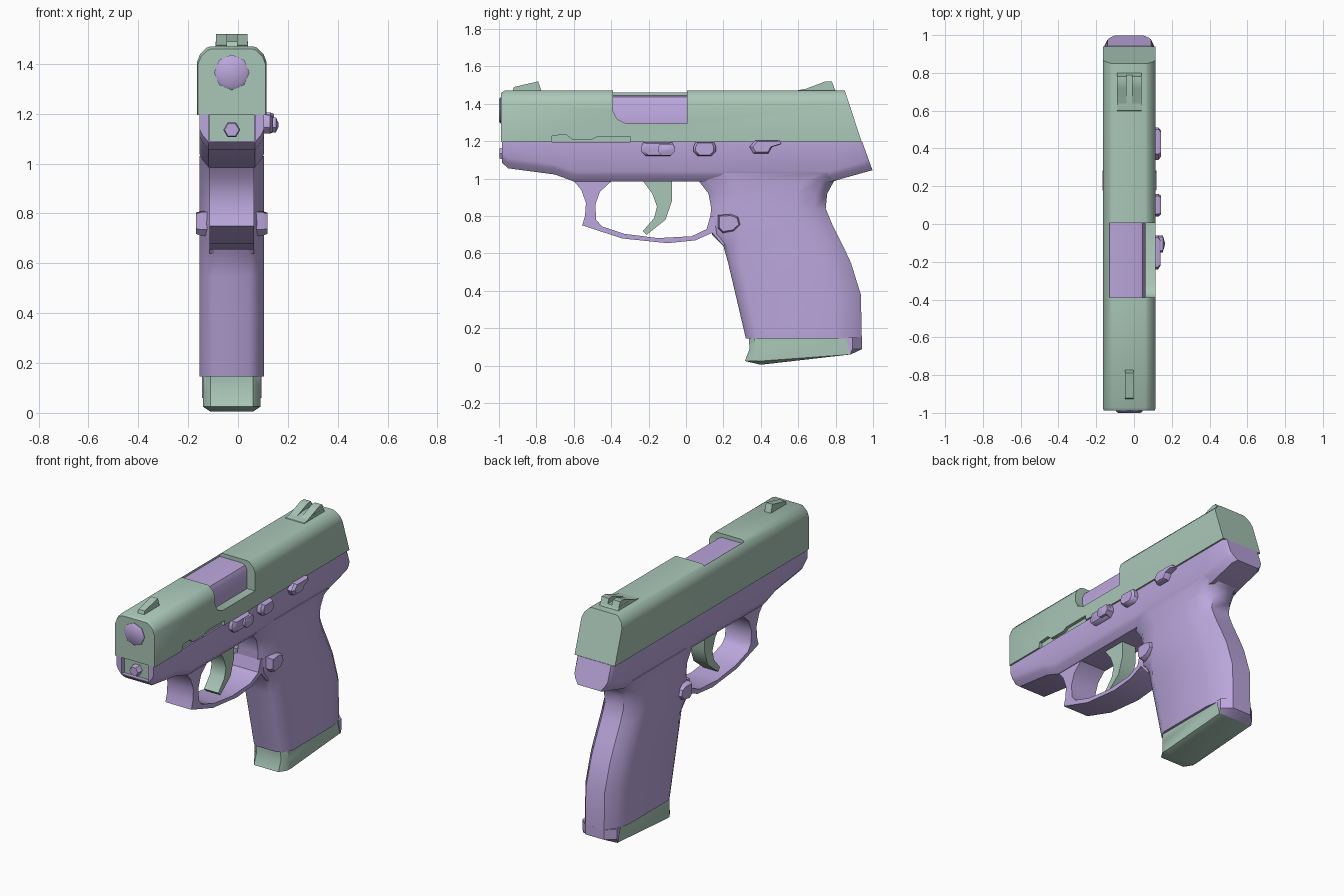
import bpy, bmesh, math

if "Cube" in bpy.data.objects:
    bpy.data.objects.remove(bpy.data.objects["Cube"])

CX = -0.025  # centre plane of the body


def material(name, rgb):
    m = bpy.data.materials.new(name)
    m.diffuse_color = (*rgb, 1)
    m.use_nodes = True
    m.node_tree.nodes["Principled BSDF"].inputs["Base Color"].default_value = m.diffuse_color
    return m


GREEN = material("sage green", (0.40, 0.57, 0.475))
PURPLE = material("soft purple", (0.50, 0.385, 0.72))


def loft(name, rings, mat, angle=40):
    """Skin a list of equally long closed rings and cap the ends."""
    bm = bmesh.new()
    vs = [[bm.verts.new(p) for p in r] for r in rings]
    n = len(rings[0])
    for a, b in zip(vs, vs[1:]):
        for i in range(n):
            bm.faces.new((a[i], a[(i + 1) % n], b[(i + 1) % n], b[i]))
    bm.faces.new(vs[0][::-1])
    bm.faces.new(vs[-1])
    bmesh.ops.recalc_face_normals(bm, faces=bm.faces)
    me = bpy.data.meshes.new(name)
    bm.to_mesh(me)
    bm.free()
    ob = bpy.data.objects.new(name, me)
    bpy.context.collection.objects.link(ob)
    me.materials.append(mat)
    smooth(ob, angle)
    return ob


def select(ob):
    bpy.ops.object.select_all(action='DESELECT')
    ob.select_set(True)
    bpy.context.view_layer.objects.active = ob


def smooth(ob, angle):
    select(ob)
    bpy.ops.object.shade_smooth_by_angle(angle=math.radians(angle))


def side(name, profile, x0, x1, mat, angle=40):
    """Extrude a (y, z) profile from x0 to x1."""
    return loft(name, [[(x, y, z) for y, z in profile] for x in (x0, x1)], mat, angle)


def cut(ob, profile, x0, x1):
    """Subtract a (y, z) profile extruded from x0 to x1."""
    c = side("cutter", profile, x0, x1, ob.data.materials[0])
    c.hide_render = True
    select(ob)
    m = ob.modifiers.new("cut", 'BOOLEAN')
    m.operation, m.solver, m.object = 'DIFFERENCE', 'EXACT', c
    bpy.ops.object.modifier_apply(modifier=m.name)
    bpy.data.objects.remove(c)
    smooth(ob, 40)


def mirrored(half):
    return half + [(-x, z) for x, z in reversed(half)]


def box(y0, y1, z0, z1):
    return [(y0, z0), (y1, z0), (y1, z1), (y0, z1)]


# Slide: rounded section, raked back end
sec = mirrored([(0.14, 1.195), (0.14, 1.405), (0.128, 1.437), (0.10, 1.465), (0.085, 1.47)])
slide = loft("slide", [
    [(CX + x * 0.97, -0.988, 1.195 + (z - 1.195) * 0.96) for x, z in sec],
    [(CX + x, -0.97, z) for x, z in sec],
    [(CX + x, 0.94 - (z - 1.195) * 0.33, z) for x, z in sec]], GREEN)
# Ejection port and the small notches along the lower edge
cut(slide, [(-0.39, 1.6), (-0.39, 1.36), (-0.37, 1.32), (-0.32, 1.295),
            (0.005, 1.295), (0.005, 1.6)], -0.13, 0.3)
cut(slide, [(-0.72, 1.15), (-0.715, 1.23), (-0.64, 1.235), (-0.61, 1.21), (-0.5, 1.21),
            (-0.47, 1.225), (-0.3, 1.225), (-0.3, 1.15)], 0.095, 0.3)

# Chamber block showing in the port
ch = [(-0.13, 1.28), (0.06, 1.28), (0.06, 1.41), (0.045, 1.437), (0.02, 1.446), (-0.13, 1.446)]
loft("chamber", [[(x, y, z) for x, z in ch] for y in (-0.395, 0.01)], PURPLE)


def disc(name, z, r, y0, y1, n):
    def ring(y, k):
        return [(CX + r * k * math.cos(2 * math.pi * i / n), y,
                 z + r * k * math.sin(2 * math.pi * i / n)) for i in range(n)]
    loft(name, [ring(y0, 0.85), ring(y0 + 0.008, 1), ring(y1, 1)], PURPLE)


disc("muzzle", 1.365, 0.07, -1.0, -0.95, 8)
disc("guide_rod", 1.135, 0.034, -0.998, -0.8, 6)


# Frame: dust cover to tang, lofted along y
def frame_ring(y, b, rake=0.0, w=0.13):
    pts = mirrored([(w, 1.196), (w, b + 0.055), (w - 0.012, b + 0.03), (w - 0.037, b)])
    return [(CX + x, y - (z - b) * rake, z) for x, z in pts]


frame = loft("frame", [frame_ring(*a) for a in [
    (-0.985, 1.085), (-0.95, 1.055), (-0.7, 1.022), (-0.6, 0.985),
    (0.1, 0.985), (0.78, 0.985, 0.1), (0.96, 1.035, 0.25), (0.997, 1.045, 0.36, 0.115)]], PURPLE)
cut(frame, box(-1.1, -0.85, 1.09, 1.3), CX - 0.093, CX + 0.093)
side("recoil_block", box(-0.96, -0.84, 1.08, 1.2), CX - 0.092, CX + 0.092, GREEN)


# Grip: rounded sections stacked in z; f = front softness
def grip_ring(z, f, b, soft):
    half = [(0.07, f), (0.1, f + soft * 0.25), (0.13, f + soft),
            (0.13, b - 0.17), (0.11, b - 0.07), (0.065, b - 0.01)]
    return [(CX + x, y, z) for x, y in mirrored(half)]


loft("grip", [grip_ring(*a) for a in [
    (0.145, 0.32, 0.95, 0.07), (0.38, 0.265, 0.945, 0.07), (0.55, 0.225, 0.892, 0.07),
    (0.64, 0.20, 0.85, 0.09), (0.70, 0.14, 0.82, 0.15), (0.76, 0.125, 0.79, 0.17),
    (0.84, 0.135, 0.757, 0.17), (0.92, 0.12, 0.765, 0.18), (0.985, 0.07, 0.80, 0.2),
    (1.03, 0.03, 0.90, 0.2)]], PURPLE, 50)

# Backstrap tail and magazine base
tail = [(0.855, 0.15), (0.88, 0.06), (0.95, 0.088), (0.95, 0.15)]
loft("backstrap_tail", [[(CX + x, y - d * (y > 0.9), z) for y, z in tail] for x, d in
                        ((-0.12, 0.06), (-0.065, 0.01), (0.065, 0.01), (0.12, 0.06))], PURPLE)
base = [(0.335, 0.15), (0.34, 0.09), (0.315, 0.025), (0.40, 0.005), (0.88, 0.06), (0.86, 0.15)]
loft("magazine_base", [[(CX + x, max(y, 0.315 + d), max(z, d * 0.5)) for y, z in base] for x, d in
                       ((-0.115, 0.05), (-0.085, 0), (0.085, 0), (0.115, 0.05))], GREEN)

# Trigger guard (open band) and trigger
outer = [(-0.61, 1.0), (-0.56, 0.94), (-0.535, 0.87), (-0.54, 0.80), (-0.555, 0.75),
         (-0.34, 0.68), (-0.1, 0.655), (0.05, 0.67), (0.14, 0.71), (0.2, 0.64), (0.25, 0.7)]
inner = [(0.2, 0.8), (0.13, 0.8), (0.11, 0.73), (0.03, 0.692), (-0.15, 0.682), (-0.33, 0.705),
         (-0.45, 0.745), (-0.48, 0.78), (-0.485, 0.86), (-0.46, 0.93), (-0.4, 0.985), (-0.4, 1.0)]
side("trigger_guard", outer + inner, CX - 0.09, CX + 0.09, PURPLE)
side("trigger", [(-0.24, 1.0), (-0.075, 1.0), (-0.075, 0.88), (-0.11, 0.78), (-0.21, 0.70),
                 (-0.23, 0.72), (-0.17, 0.79), (-0.155, 0.85), (-0.18, 0.92)],
     CX - 0.05, CX + 0.05, GREEN)


# Controls: bevelled pads standing off the side of the frame
def pad(name, pts, x0, x1, k=0.8):
    cy = sum(p[0] for p in pts) / len(pts)
    cz = sum(p[1] for p in pts) / len(pts)
    xm = x0 + (x1 - x0) * 0.75
    loft(name, [[(x, cy + (y - cy) * s, cz + (z - cz) * s) for y, z in pts]
                for x, s in ((x0, 1), (xm, 1), (x1, k))], PURPLE)


def oct_pad(y0, y1, z0, z1, c=0.025):
    return [(y0 + c, z0), (y1 - c, z0), (y1, z0 + c), (y1, z1 - c),
            (y1 - c / 2, z1), (y0 + c / 2, z1), (y0, z1 - c), (y0, z0 + c)]


pad("takedown_lever", oct_pad(-0.24, -0.06, 1.12, 1.195), 0.09, 0.14)
pad("takedown_knob", oct_pad(-0.15, -0.06, 1.125, 1.185, 0.02), 0.12, 0.163, 0.2)
pad("slide_stop", oct_pad(0.04, 0.16, 1.12, 1.197), 0.09, 0.144)
pad("safety_lever", [(0.36, 1.135), (0.44, 1.135), (0.46, 1.17), (0.51, 1.185), (0.5, 1.205),
                     (0.37, 1.205), (0.34, 1.17)], 0.09, 0.144)
release = [(0.17, 0.735), (0.195, 0.71), (0.255, 0.72), (0.292, 0.755),
           (0.28, 0.795), (0.24, 0.81), (0.17, 0.805)]
for n, s in (("right", 1), ("left", -1)):
    pad("magazine_release_" + n, release, CX + s * 0.06, CX + s * 0.143, 0.85)

# Sights
side("front_sight", [(-0.93, 1.46), (-0.92, 1.49), (-0.79, 1.52), (-0.77, 1.46)],
     CX - 0.022, CX + 0.022, GREEN)
side("rear_sight_base", [(0.59, 1.46), (0.60, 1.473), (0.70, 1.49), (0.79, 1.49), (0.805, 1.46)],
     CX - 0.065, CX + 0.065, GREEN)
for n, s in (("right", 1), ("left", -1)):
    side("rear_sight_" + n, [(0.60, 1.465), (0.72, 1.51), (0.745, 1.52), (0.78, 1.52), (0.80, 1.465)],
         CX + s * 0.014, CX + s * 0.064, GREEN)
